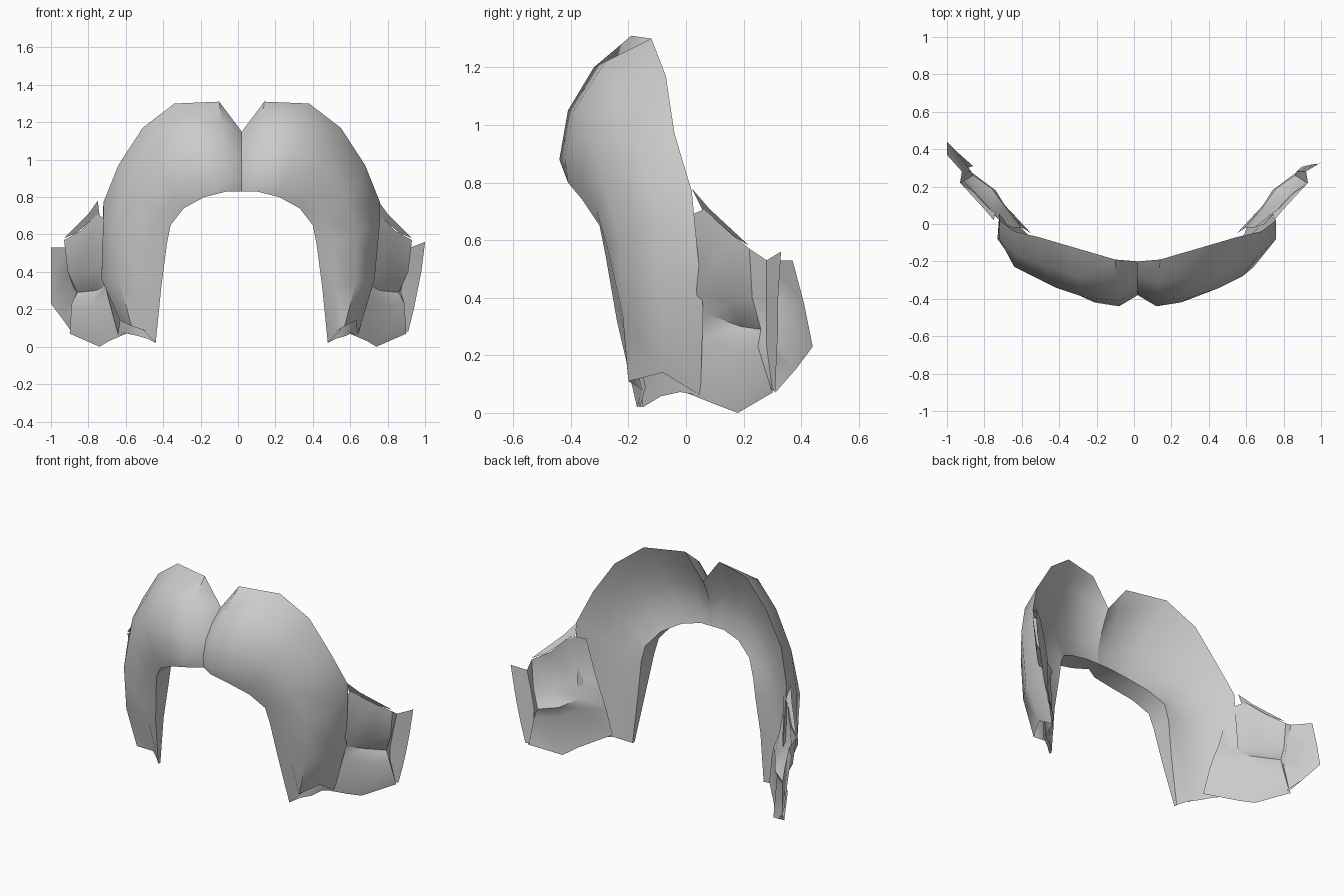
import bpy
from mathutils import Vector

if "Cube" in bpy.data.objects:
    bpy.data.objects.remove(bpy.data.objects["Cube"])

grey = bpy.data.materials.new("plain grey")
grey.diffuse_color = (0.6, 0.6, 0.6, 1)
grey.use_nodes = True
grey.node_tree.nodes["Principled BSDF"].inputs["Base Color"].default_value = grey.diffuse_color


def make(name, verts, faces):
    """Mesh object with the grey material, smooth with sharp creases."""
    me = bpy.data.meshes.new(name)
    me.from_pydata(verts, [], faces)
    me.materials.append(grey)
    ob = bpy.data.objects.new(name, me)
    bpy.context.collection.objects.link(ob)
    bpy.ops.object.select_all(action='DESELECT')
    ob.select_set(True)
    bpy.context.view_layer.objects.active = ob
    bpy.ops.object.shade_smooth_by_angle(angle=0.9)
    return ob


def loft(name, rows, flip=False):
    """Skin of quads between rows of equal length."""
    n = len(rows[0])
    verts = [p for r in rows for p in r]
    faces = []
    for i in range(len(rows) - 1):
        for j in range(n - 1):
            f = (i * n + j, (i + 1) * n + j, (i + 1) * n + j + 1, i * n + j + 1)
            faces.append(f[::-1] if flip else f)
    return make(name, verts, faces)


# Half arch: sections from centre to foot, each from inner edge to outer edge
ARCH = [
    [(0, -.37, .83), (0, -.38, .90), (0, -.35, 1.0), (0, -.28, 1.09), (0, -.20, 1.15)],
    [(.08, -.42, .83), (.10, -.44, .88), (.10, -.41, 1.05), (.11, -.32, 1.20), (.12, -.19, 1.31)],
    [(.20, -.41, .80), (.23, -.42, .88), (.29, -.39, 1.05), (.33, -.28, 1.22), (.36, -.12, 1.30)],
    [(.31, -.36, .74), (.36, -.36, .82), (.44, -.34, .97), (.50, -.22, 1.10), (.53, -.07, 1.17)],
    [(.38, -.30, .65), (.44, -.31, .70), (.56, -.28, .80), (.64, -.17, .90), (.66, -.04, .97)],
    [(.40, -.28, .55), (.50, -.27, .56), (.64, -.23, .60), (.74, -.08, .68), (.74, .02, .77)],
    [(.43, -.24, .32), (.50, -.22, .32), (.63, -.22, .34), (.73, -.08, .36), (.72, .06, .36)],
    [(.46, -.17, .02), (.50, -.15, .08), (.57, -.20, .11), (.63, -.08, .14), (.64, .05, .06)],
]
# Width of the underside lip at each section
DEPTH = [.08, .13, .14, .14, .14, .13, .08, .02]

# Side flap: columns from behind the leg outwards, each from top to bottom,
# with a deep crease in the third row
FLAP = [
    [(.70, .0, .68), (.64, -.02, .43), (.60, -.02, .33), (.58, -.03, .25), (.55, -.05, .09)],
    [(.76, .07, .71), (.75, .05, .42), (.68, .08, .34), (.70, .08, .27), (.69, .10, .03)],
    [(.84, .16, .62), (.84, .15, .38), (.76, .19, .30), (.79, .17, .22), (.74, .18, .0)],
    [(.93, .22, .57), (.91, .23, .40), (.86, .26, .29), (.89, .25, .23), (.90, .30, .07)],
]
# Folded end strip, continuing from the last flap column
FOLD = [(.92, .28, .53), (.89, .28, .40), (.87, .28, .29), (.87, .28, .23), (.89, .30, .08)]
RIGHT_END = [(1.0, .33, .56), (.98, .32, .40), (.96, .32, .30), (.94, .315, .20), (.91, .31, .08)]
LEFT_END = [(1.0, .37, .53), (1.0, .41, .38), (1.0, .44, .23), (.94, .38, .15), (.86, .31, .07)]

for side, s in (("right", 1), ("left", -1)):
    def place(p):
        # the arch is slightly off centre towards +x
        return (s * p[0] + (.02 if p[2] > .6 or p[0] < .56 else 0), p[1], p[2])

    # Bulged front skin
    loft(side + "_arch_front", [[place(p) for p in r] for r in ARCH], s < 0)

    # Underside lip and flatter back skin, drawn towards the straight chord
    back = []
    for r, d in zip(ARCH, DEPTH):
        lip = Vector(r[0]) + Vector((0, d, 0))
        outer = Vector(r[-1])
        inner = []
        for j, p in enumerate(r):
            chord = lip.lerp(outer, j / 4)
            inner.append(lip if j == 0 else Vector(p).lerp(chord, .75))
        back.append([place(p) for p in [r[0]] + inner])
    loft(side + "_arch_back", back, s > 0)

    # Side flap and its folded end strip
    mirror = lambda rows: [[(s * x, y, z) for x, y, z in r] for r in rows]
    loft(side + "_flap", mirror(FLAP), s > 0)
    end = [FLAP[-1], FOLD, RIGHT_END if s > 0 else LEFT_END]
    loft(side + "_flap_end", mirror(end), s > 0)

    # Rim overhanging the top of the flap
    rim = [[(.75, .02, .78), (.74, .06, .70)], [(.80, .08, .71), (.77, .08, .69)],
           [(.93, .22, .58), (.86, .17, .61)]]
    loft(side + "_flap_rim", mirror(rim), s > 0)

    # Narrow pleat on the inner edge of the leg
    pleat = [[(.40, -.27, .62), (.42, -.25, .62)], [(.46, -.16, .02), (.53, -.14, .09)]]
    loft(side + "_leg_pleat", [[place(p) for p in r] for r in pleat], s < 0)
